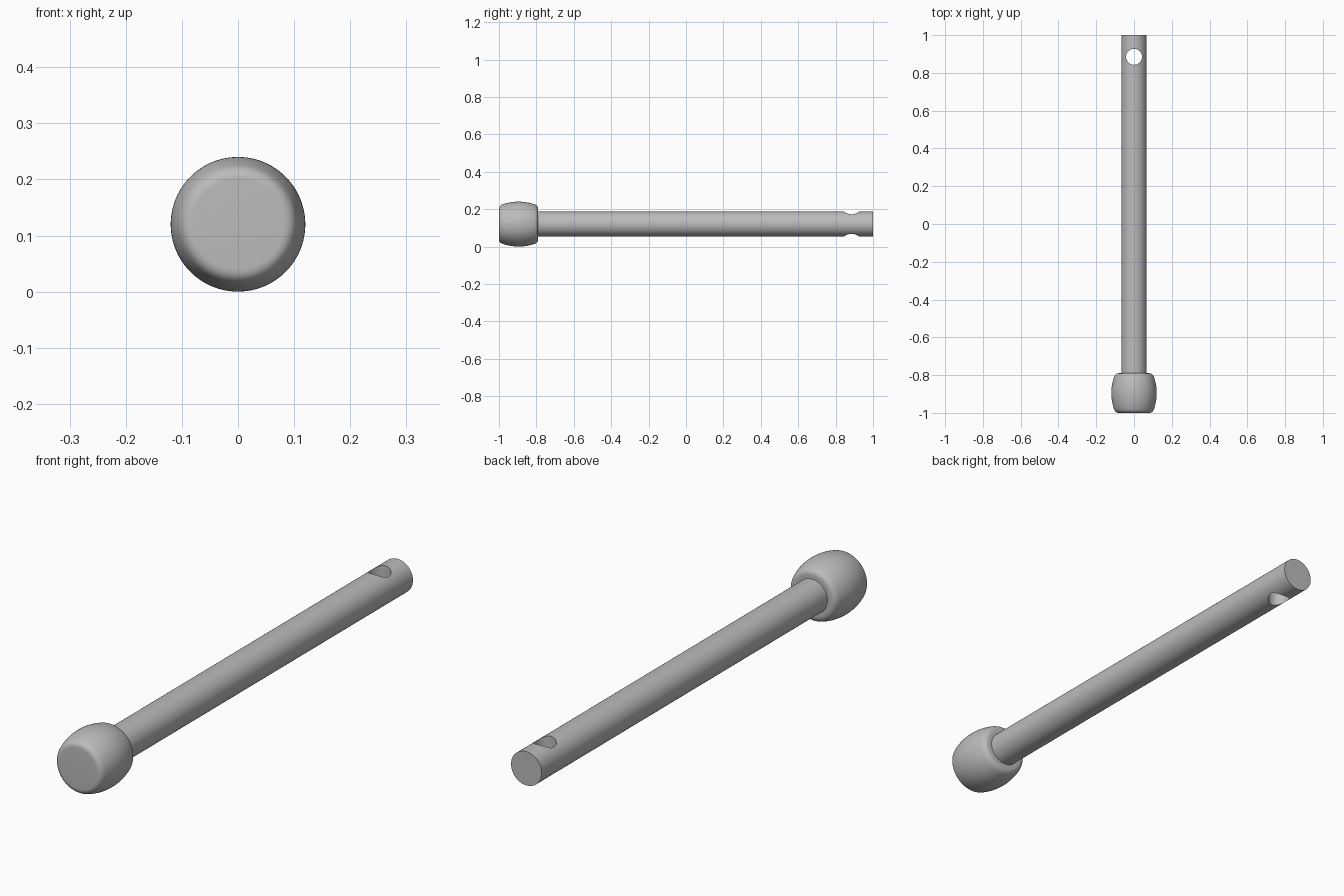
import bpy, bmesh, math
from mathutils import Matrix, Vector

cube = bpy.data.objects.get("Cube")
if cube:
    bpy.data.objects.remove(cube, do_unlink=True)

AXIS_Z = 0.12
SIDES = 96

steel = bpy.data.materials.new("plain grey")
steel.use_nodes = True
grey = (0.5, 0.5, 0.5, 1)
steel.diffuse_color = grey
steel.node_tree.nodes["Principled BSDF"].inputs["Base Color"].default_value = grey


def add_object(name, bm):
    bmesh.ops.recalc_face_normals(bm, faces=bm.faces)
    mesh = bpy.data.meshes.new(name)
    bm.to_mesh(mesh)
    bm.free()
    mesh.materials.append(steel)
    obj = bpy.data.objects.new(name, mesh)
    bpy.context.collection.objects.link(obj)
    return obj


def cylinder(name, radius, depth, matrix):
    bm = bmesh.new()
    bmesh.ops.create_cone(bm, cap_ends=True, segments=SIDES, radius1=radius,
                          radius2=radius, depth=depth, matrix=matrix)
    return add_object(name, bm)


def lathe(name, profile):
    """Spin (y, radius) points around the long axis and cap both ends."""
    bm = bmesh.new()
    rings = []
    for y, r in profile:
        angles = [2 * math.pi * i / SIDES for i in range(SIDES)]
        rings.append([bm.verts.new((r * math.cos(a), y, AXIS_Z + r * math.sin(a)))
                      for a in angles])
    for a, b in zip(rings, rings[1:]):
        for i in range(SIDES):
            j = (i + 1) % SIDES
            bm.faces.new((a[i], a[j], b[j], b[i]))
    bm.faces.new(rings[0])
    bm.faces.new(rings[-1])
    return add_object(name, bm)


def smooth(obj):
    bpy.ops.object.select_all(action='DESELECT')
    obj.select_set(True)
    bpy.context.view_layer.objects.active = obj
    bpy.ops.object.shade_smooth_by_angle(angle=math.radians(35))


# Barrel-shaped head: bulging side with rounded rims and flat ends
HALF, BULGE, ARC, FILLET = 0.105, 0.12, 0.26, 0.018
arc_radius = lambda y: BULGE - ARC + math.sqrt(ARC ** 2 - y ** 2)
side = HALF - FILLET
start = Vector((side, arc_radius(side)))
corner = Vector((HALF, arc_radius(HALF)))
end = corner - Vector((0, FILLET))
rim = []
for i in range(1, 9):
    t = i / 8
    rim.append(start * (1 - t) ** 2 + corner * 2 * t * (1 - t) + end * t ** 2)
bulge = [Vector((side * i / 12, arc_radius(side * i / 12))) for i in range(-12, 13)]
front_rim = [Vector((-p.x, p.y)) for p in reversed(rim)]
head_y = HALF - 1
head = lathe("head", [(p.x + head_y, p.y) for p in front_rim + bulge + rim])
smooth(head)

# Long round shaft
shaft_start = -0.85
shaft = cylinder("shaft", 0.067, 1 - shaft_start,
                 Matrix.Translation((0, (1 + shaft_start) / 2, AXIS_Z))
                 @ Matrix.Rotation(math.pi / 2, 4, 'X'))

# Vertical cross hole near the back end
cutter = cylinder("hole_cutter", 0.042, 0.4, Matrix.Translation((0, 0.885, AXIS_Z)))
cutter.hide_render = True
hole = shaft.modifiers.new("cross hole", 'BOOLEAN')
hole.operation = 'DIFFERENCE'
hole.solver = 'EXACT'
hole.object = cutter
bpy.context.view_layer.objects.active = shaft
bpy.ops.object.modifier_apply(modifier=hole.name)
bpy.data.objects.remove(cutter, do_unlink=True)
smooth(shaft)
